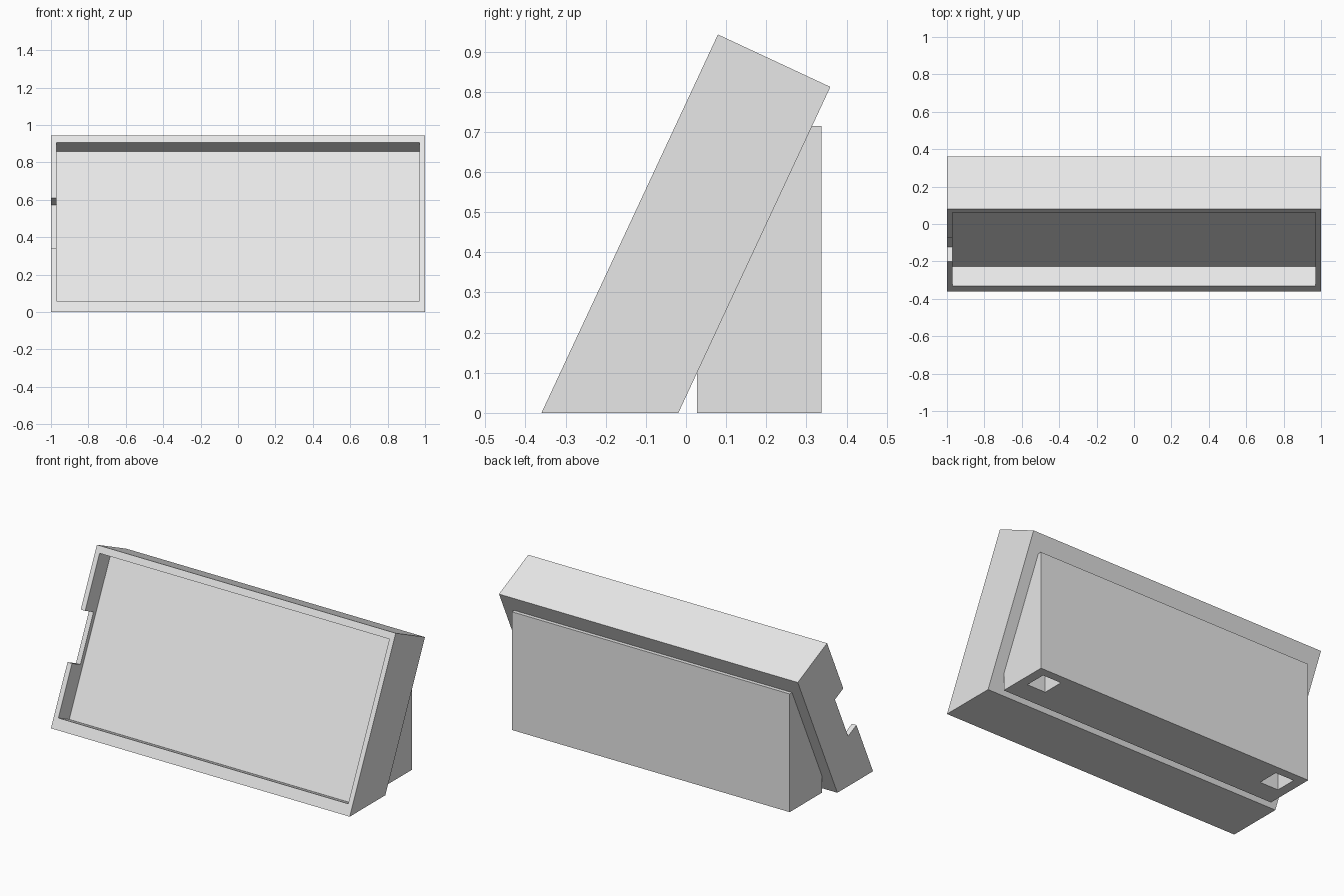
import bpy
import bmesh
from math import sin, cos, radians

if "Cube" in bpy.data.objects:
    bpy.data.objects.remove(bpy.data.objects["Cube"], do_unlink=True)

grey = bpy.data.materials.new("plain_grey")
grey.use_nodes = True
grey.diffuse_color = (0.8, 0.8, 0.8, 1)
grey.node_tree.nodes["Principled BSDF"].inputs["Base Color"].default_value = (0.8, 0.8, 0.8, 1)

TILT = radians(65)
FOOT_Y = -0.36        # front bottom edge of the tilted case
LENGTH, THICK = 1.04, 0.309


def on_case(s, d):
    """Side-view point: s along the sloped front, d inward from it."""
    return (FOOT_Y + s * cos(TILT) + d * sin(TILT), s * sin(TILT) - d * cos(TILT))


def back_y(z):
    """Depth of the case's back plane at height z."""
    return FOOT_Y + THICK / sin(TILT) + z / sin(TILT) * cos(TILT)


def prism(name, profile, x0, x1):
    """Extrude a y-z profile from x0 to x1."""
    bm = bmesh.new()
    face = bm.faces.new([bm.verts.new((x0, y, z)) for y, z in profile])
    out = bmesh.ops.extrude_face_region(bm, geom=[face])
    moved = [v for v in out["geom"] if isinstance(v, bmesh.types.BMVert)]
    bmesh.ops.translate(bm, verts=moved, vec=(x1 - x0, 0, 0))
    bmesh.ops.recalc_face_normals(bm, faces=bm.faces)
    mesh = bpy.data.meshes.new(name)
    bm.to_mesh(mesh)
    bm.free()
    mesh.materials.append(grey)
    obj = bpy.data.objects.new(name, mesh)
    bpy.context.collection.objects.link(obj)
    return obj


def sloped_box(name, s0, s1, d0, d1, x0, x1):
    corners = [(s0, d0), (s1, d0), (s1, d1), (s0, d1)]
    return prism(name, [on_case(s, d) for s, d in corners], x0, x1)


def cut(target, cutter):
    cutter.hide_render = True
    mod = target.modifiers.new("cut", "BOOLEAN")
    mod.operation = "DIFFERENCE"
    mod.solver = "EXACT"
    mod.object = cutter
    bpy.context.view_layer.objects.active = target
    bpy.ops.object.modifier_apply(modifier=mod.name)
    bpy.data.objects.remove(cutter, do_unlink=True)


# Tilted case, flat on the ground, with a shallow tray in its front
case = prism("tilted_case", [on_case(0, 0), on_case(LENGTH, 0),
                             on_case(LENGTH, THICK), (back_y(0), 0)], -1, 1)
cut(case, sloped_box("tray_cutter", 0.066, 0.999, -0.05, 0.115, -0.97, 0.97))

# Notch through one side rim
cut(case, sloped_box("notch_cutter", 0.375, 0.673, -0.05, 0.088, -1.05, -0.96))

# Rear support with upright back, resting against the case
FRONT, REAR, TOP = 0.028, 0.337, 0.715
support_foot = (FRONT - back_y(0)) * sin(TILT) / cos(TILT)
support = prism("rear_support", [(FRONT, 0), (FRONT, support_foot), (back_y(TOP), TOP),
                                 (REAR, TOP), (REAR, 0)], -0.93, 0.93)

# Square sockets under the support
for side in (-1, 1):
    x = side * 0.81
    cut(support, prism("socket_cutter", [(0.155, -0.05), (0.155, 0.25),
                                         (0.285, 0.25), (0.285, -0.05)], x - 0.062, x + 0.062))
